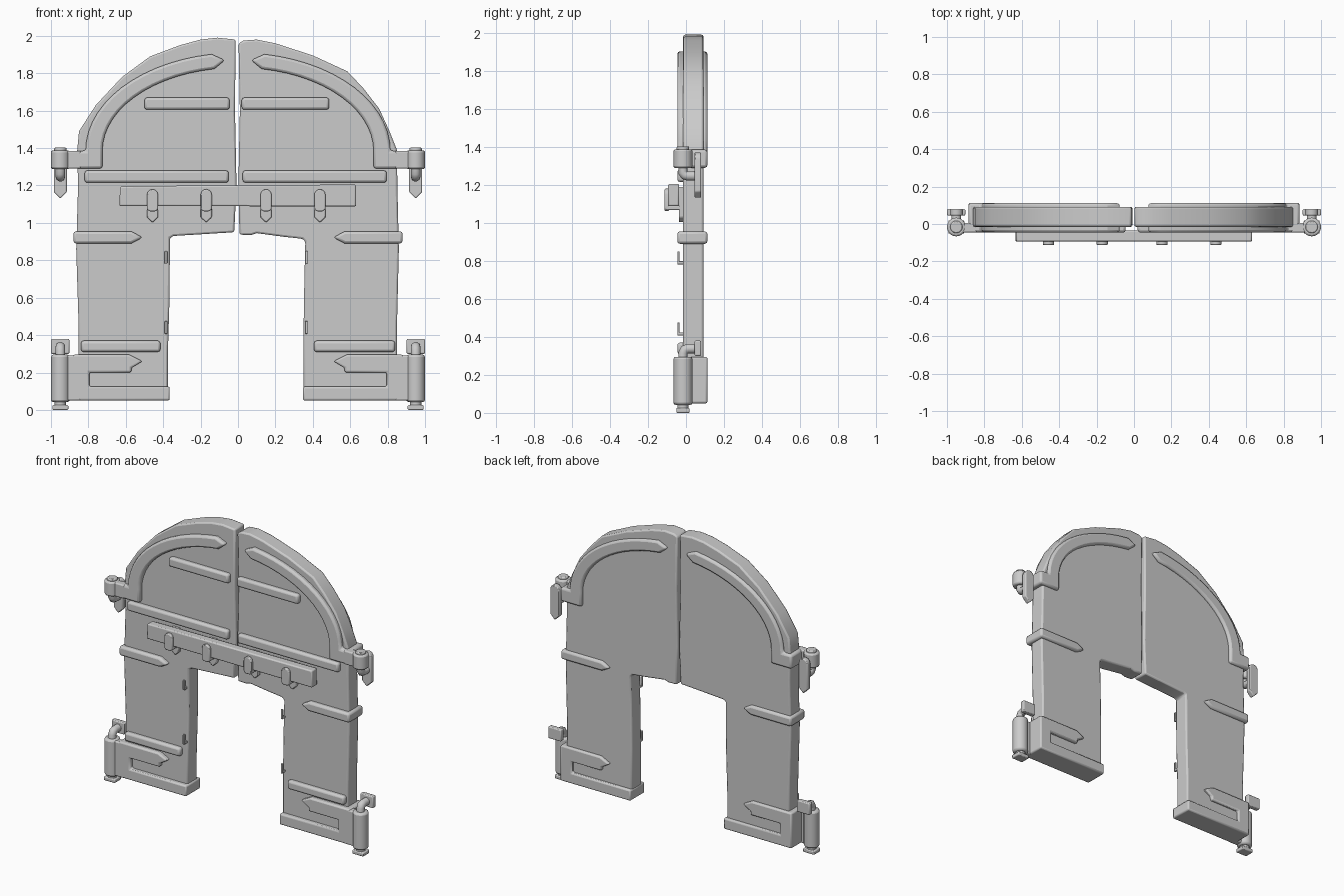
import bpy, bmesh
from math import cos, sin, pi, radians

if "Cube" in bpy.data.objects:
    bpy.data.objects.remove(bpy.data.objects["Cube"])


def finish(name, bm, bevel, segs=2):
    bmesh.ops.recalc_face_normals(bm, faces=bm.faces)
    me = bpy.data.meshes.new(name)
    bm.to_mesh(me)
    bm.free()
    ob = bpy.data.objects.new(name, me)
    bpy.context.collection.objects.link(ob)
    if bevel:
        m = ob.modifiers.new("bevel", 'BEVEL')
        m.width, m.segments = bevel, segs
        m.limit_method, m.angle_limit = 'ANGLE', radians(35)
    return ob


def slab(name, pts, y0, y1, bevel=0.01, s=1, segs=2):
    """Extrude an (x, z) outline from y0 to y1; s = -1 mirrors it in x."""
    bm = bmesh.new()
    f = bm.faces.new([bm.verts.new((s * x, y0, z)) for x, z in pts])
    r = bmesh.ops.extrude_face_region(bm, geom=[f])
    for v in r["geom"]:
        if isinstance(v, bmesh.types.BMVert):
            v.co.y = y1
    return finish(name, bm, bevel, segs)


def box(name, x0, x1, y0, y1, z0, z1, bevel=0.01, s=1):
    return slab(name, [(x0, z0), (x1, z0), (x1, z1), (x0, z1)], y0, y1, bevel, s)


def cyl(name, x, y, r, z0, z1, bevel=0.01, n=20):
    bm = bmesh.new()
    bmesh.ops.create_cone(bm, cap_ends=True, segments=n, radius1=r, radius2=r, depth=z1 - z0)
    bmesh.ops.translate(bm, vec=(x, y, (z0 + z1) / 2), verts=bm.verts)
    return finish(name, bm, bevel)


def pipe(name, pts, r):
    cu = bpy.data.curves.new(name, 'CURVE')
    cu.dimensions = '3D'
    cu.bevel_depth, cu.bevel_resolution, cu.use_fill_caps = r, 3, True
    sp = cu.splines.new('POLY')
    sp.points.add(len(pts) - 1)
    for p, c in zip(sp.points, pts):
        p.co = (*c, 1)
    bpy.context.collection.objects.link(bpy.data.objects.new(name, cu))


# Two hand-hewn door leaves
P0, P1 = -0.015, 0.092
slab("left_leaf", [
    (-.013, 1.98), (-.11, 1.99), (-.20, 1.98), (-.31, 1.95), (-.47, 1.89), (-.62, 1.78),
    (-.76, 1.63), (-.85, 1.49), (-.86, 1.385), (-.855, 1.2), (-.865, .86), (-.852, .45),
    (-.855, .06), (-.375, .06), (-.375, .3), (-.366, .6), (-.364, .92), (-.345, .93),
    (-.02, .95), (-.008, 1.2), (-.016, 1.6)], P0, P1, 0.01)
slab("right_leaf", [
    (.003, 1.96), (.03, 1.975), (.10, 1.98), (.20, 1.96), (.40, 1.895), (.585, 1.81),
    (.67, 1.72), (.755, 1.61), (.81, 1.49), (.85, 1.39), (.852, 1.2), (.86, .86),
    (.85, .45), (.852, .06), (.35, .06), (.35, .4), (.355, .7), (.36, .9), (.345, .915),
    (.25, .925), (.10, .945), (.07, .935), (.008, .937), (.002, 1.2), (.01, 1.6)], P0, P1, 0.01)

# Outlines of the iron straps, drawn for the +x side
S0, S1 = -0.046, 0.113
N = 14
T = [radians(80) * i / N for i in range(N + 1)]
arch = [(.885, 1.29), (.885, 1.385)]
arch += [(.815 * cos(t), 1.385 + .525 * sin(t)) for t in T]
arch += [(.07, 1.87)]
arch += [(.725 * cos(t), 1.385 + .445 * sin(t)) for t in reversed(T)]
arch += [(.725, 1.29)]
foot = [(.885, .05), (.885, .295), (.58, .295), (.51, .26), (.57, .225), (.57, .2),
        (.795, .2), (.795, .125), (.365, .125), (.365, .05)]
mid = [(.88, .89), (.88, .955), (.57, .955), (.51, .922), (.57, .89)]

HY = -0.016
for s, side in ((-1, "left"), (1, "right")):
    # Straps wrapping front and back
    dx = 0 if s < 0 else -.018
    slab(side + "_arch_strap", arch, S0, S1, .014, s)
    slab(side + "_middle_strap", mid, S0, S1, .014, s)
    slab(side + "_foot_strap", [(x + (dx if x < .4 else 0), z) for x, z in foot], S0, S1, .01, s)

    # Front battens
    o = 0 if s < 0 else -.025
    box(side + "_upper_batten", .045 + o, .5 + o / 2, S0, 0, 1.605, 1.67, .014, s)
    box(side + "_middle_batten", .05 + o, .82 + o, S0, 0, 1.215, 1.28, .014, s)
    box(side + "_lower_batten", .415 + o / 3, .84, S0, 0, .31, .37, .014, s)

    # Upper hinge: arm, barrel, pin and pointed wall plate
    x = .95 * s
    box(side + "_upper_hinge_arm", .84, .95, S0, .005, 1.29, 1.385, .008, s)
    cyl(side + "_upper_hinge_barrel", x, HY, .05, 1.288, 1.387)
    cyl(side + "_upper_hinge_cap", x, HY, .033, 1.38, 1.402, .006)
    pipe(side + "_upper_hinge_pin", [(x, HY, 1.3), (x, HY, 1.265), (x, HY + .008, 1.252),
                                     (x, HY + .025, 1.247), (x, .06, 1.247)], .026)
    plate = [(.95 + .035 * cos(a), 1.335 + .035 * sin(a)) for a in [pi * i / 6 for i in range(7)]]
    plate += [(.915, 1.165), (.95, 1.13), (.985, 1.165)]
    slab(side + "_upper_wall_plate", plate, .045, .08, .006, s)

    # Lower hinge: arm, long barrel, pivot foot, elbow and square wall plate
    box(side + "_lower_hinge_arm", .84, .95, S0, .005, .05, .29, .008, s)
    cyl(side + "_lower_hinge_barrel", x, HY, .05, .042, .295, .012)
    cyl(side + "_pivot_neck", x, HY, .03, .015, .06, 0)
    box(side + "_pivot_foot", .907, .993, HY - .035, HY + .035, 0, .026, .006, s)
    pipe(side + "_lower_hinge_pin", [(x, HY, .27), (x, HY, .315), (x, HY + .008, .332),
                                     (x, HY + .025, .338), (x, .06, .338)], .026)
    box(side + "_lower_wall_plate", .902, 1, .045, .08, .3, .38, .006, s)

    # Small catches on the inner jambs
    jx = .385 if s < 0 else .365
    for z in (.785, .41):
        box(side + "_catch", jx - .007, jx + .007, -.046, -.034, z, z + .065, .003, s)
        box(side + "_catch_foot", jx - .007, jx + .007, -.046, .01, z - .003, z + .014, .003, s)

# Locking crossbar
slab("crossbar", [(-.635, 1.09), (-.63, 1.195), (-.2, 1.2), (.63, 1.205), (.632, 1.088)],
     -.094, -.036, .008)

# Four hooks holding the crossbar
for i, x in enumerate((-.457, -.17, .15, .438)):
    n = "hook_%d" % i
    w = .03
    slab(n + "_back", [(x - w, 1.19), (x - w, 1.03), (x, 1.002), (x + w, 1.03), (x + w, 1.19)],
         -.038, -.01, .006)
    front = [(x + w * cos(a), 1.15 + w * sin(a)) for a in [pi * k / 6 for k in range(7)]]
    front += [(x - w, 1.075), (x - w * .6, 1.062), (x + w * .6, 1.062), (x + w, 1.075)]
    slab(n + "_front", front, -.113, -.09, .006)
    box(n + "_shelf", x - w, x + w, -.108, -.02, 1.068, 1.092, .006)

# Smooth rounded edges while keeping hard corners
bpy.ops.object.select_all(action='DESELECT')
for ob in bpy.context.scene.objects:
    if ob.type == 'MESH':
        ob.select_set(True)
        bpy.context.view_layer.objects.active = ob
bpy.ops.object.shade_smooth_by_angle(angle=radians(32))
